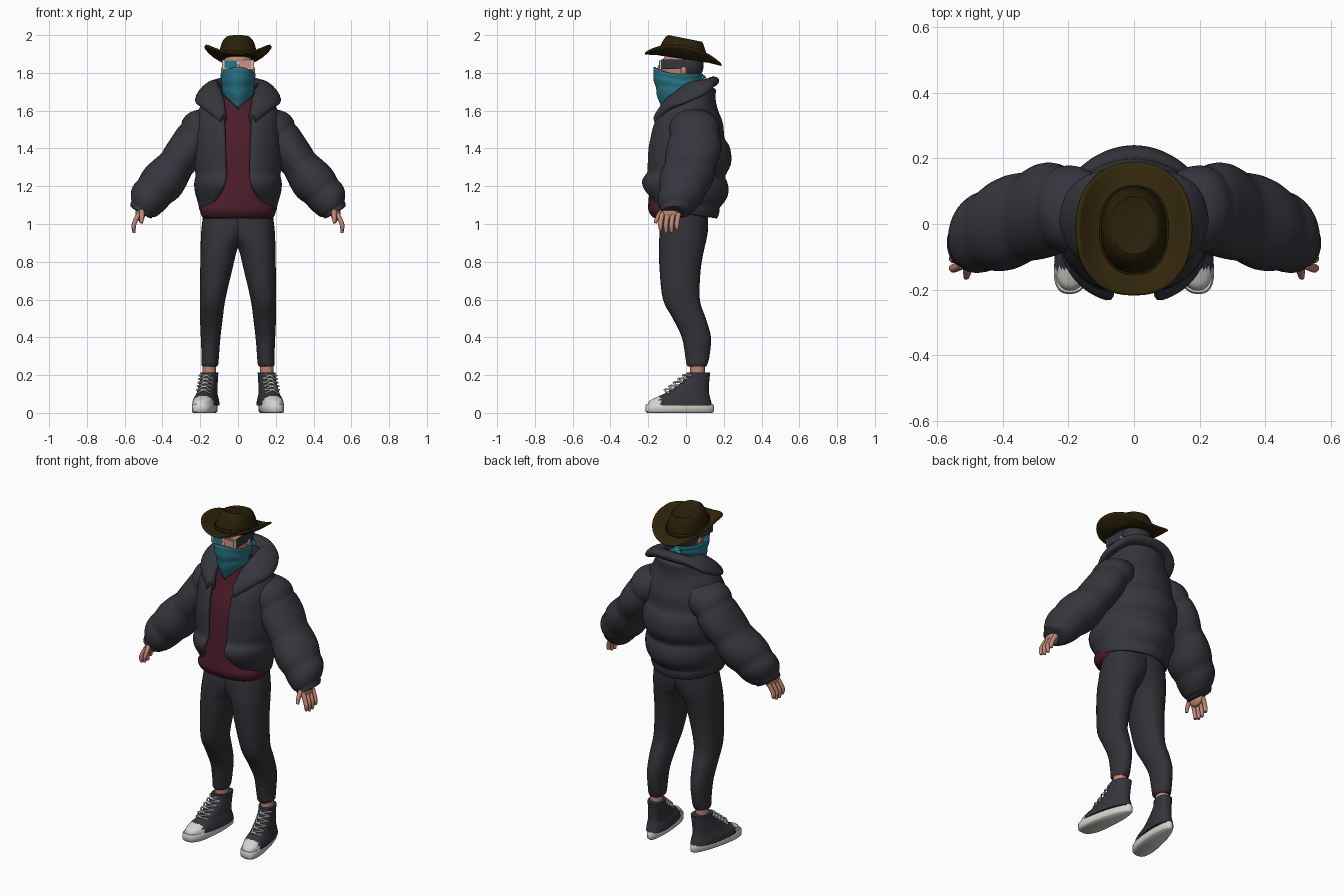
import bpy, bmesh
from math import sin, cos, pi, asin, radians
from mathutils import Vector as V

cube = bpy.data.objects.get("Cube")
if cube:
    bpy.data.objects.remove(cube)


def material(name, r, g, b):
    m = bpy.data.materials.new(name)
    m.use_nodes = True
    m.diffuse_color = (r, g, b, 1)
    bsdf = m.node_tree.nodes["Principled BSDF"]
    bsdf.inputs["Base Color"].default_value = (r, g, b, 1)
    bsdf.inputs["Roughness"].default_value = 0.8
    return m


JACKET = material("jacket black", .036, .037, .046)
PANTS = material("pants charcoal", .031, .031, .038)
SHIRT = material("shirt maroon", .073, .012, .023)
BROWN = material("hat brown", .034, .021, .004)
DARK = material("crown brown", .022, .014, .003)
TEAL = material("scarf teal", .02, .18, .24)
SKIN = material("skin", .52, .24, .18)
WHITE = material("rubber white", .66, .66, .63)
PINK = material("lens pink", .7, .27, .25)
INK = material("canvas ink", .033, .036, .045)


def finish(ob, mirror=False, thick=0, subsurf=0):
    if thick:
        s = ob.modifiers.new("thickness", 'SOLIDIFY')
        s.thickness, s.offset = thick, 0
    if subsurf:
        ob.modifiers.new("soft", 'SUBSURF').levels = subsurf
        ob.modifiers["soft"].render_levels = subsurf
    if mirror:
        ob.modifiers.new("mirror", 'MIRROR')
    return ob


def add(name, bm, mats, **kw):
    bmesh.ops.recalc_face_normals(bm, faces=bm.faces)
    me = bpy.data.meshes.new(name)
    bm.to_mesh(me)
    bm.free()
    for m in mats:
        me.materials.append(m)
    for p in me.polygons:
        p.use_smooth = True
    me.set_sharp_from_angle(angle=radians(50))
    ob = bpy.data.objects.new(name, me)
    bpy.context.collection.objects.link(ob)
    return finish(ob, **kw)


def loft(name, rings, *mats, closed=True, caps=True, rule=None, **kw):
    """Skin a list of equal point rings; rule(centre) picks a material."""
    bm = bmesh.new()
    rows = [[bm.verts.new(p) for p in r] for r in rings]
    n = len(rows[0])
    for a, b in zip(rows, rows[1:]):
        for i in range(n if closed else n - 1):
            j = (i + 1) % n
            bm.faces.new((a[i], a[j], b[j], b[i]))
    if caps:
        bm.faces.new(rows[0])
        bm.faces.new(rows[-1])
    if rule:
        for f in bm.faces:
            f.material_index = rule(f.calc_center_median())
    return add(name, bm, mats, **kw)


def spw(a, e):
    return abs(a) ** e * (1 if a >= 0 else -1)


def ring(c, u, v, n=32, e=1.0):
    c, u, v = V(c), V(u), V(v)
    return [c + u * spw(cos(2 * pi * i / n), e) + v * spw(sin(2 * pi * i / n), e) for i in range(n)]


def smooth_rows(rows, k):
    """Catmull-Rom samples through the rows, k per span."""
    out, last = [], len(rows) - 1
    for i in range(last):
        p = [rows[max(0, min(last, i + d))] for d in (-1, 0, 1, 2)]
        for s in range(k):
            t = s / k
            out.append([b + .5 * t * (c - a + t * (2*a - 5*b + 4*c - d + t * (3*(b - c) + d - a)))
                        for a, b, c, d in zip(*p)])
    return out + [list(rows[-1])]


def upright(rows, k=4, n=32, e=1.0):
    """Rings from rows of (z, x centre, x radius, y front, y back)."""
    return [ring((x, (f + b) / 2, z), (rx, 0, 0), (0, (b - f) / 2, 0), n, e)
            for z, x, rx, f, b in smooth_rows(rows, k)]


def ball(name, loc, size, mat, **kw):
    bm = bmesh.new()
    bmesh.ops.create_uvsphere(bm, u_segments=32, v_segments=16, radius=1)
    for v in bm.verts:
        v.co = V(a * s + l for a, s, l in zip(v.co, size, loc))
    return add(name, bm, [mat], **kw)


def box(name, loc, size, mat, **kw):
    bm = bmesh.new()
    bmesh.ops.create_cube(bm, size=1)
    for v in bm.verts:
        v.co = V(a * s + l for a, s, l in zip(v.co, size, loc))
    return add(name, bm, [mat], **kw)


def tube(name, pts, r, mat, tip=1.0, mirror=True):
    cu = bpy.data.curves.new(name, 'CURVE')
    cu.dimensions, cu.bevel_depth, cu.bevel_resolution, cu.use_fill_caps = '3D', r, 2, True
    sp = cu.splines.new('NURBS')
    sp.points.add(len(pts) - 1)
    for i, p in enumerate(pts):
        sp.points[i].co = (*p, 1)
    sp.points[-1].radius = tip
    sp.order_u, sp.use_endpoint_u, sp.resolution_u = 3, True, 4
    cu.materials.append(mat)
    ob = bpy.data.objects.new(name, cu)
    bpy.context.collection.objects.link(ob)
    return finish(ob, mirror)


# Trousers: the two legs overlap at the seat
loft("trousers", upright([(1.08, .05, .13, -.12, .115), (.98, .06, .133, -.137, .117),
     (.915, .083, .114, -.142, .108), (.87, .1, .098, -.143, .097), (.76, .115, .085, -.14, .078),
     (.6, .134, .067, -.122, .073), (.5, .141, .06, -.07, .105), (.4, .145, .052, -.022, .132),
     (.3, .147, .046, -.004, .124), (.26, .149, .045, .002, .114), (.245, .15, .038, .01, .106)], e=.9),
     PANTS, mirror=True)
loft("ankles", upright([(.29, .152, .036, .02, .1), (.17, .152, .036, .022, .1)]), SKIN, mirror=True)


# Shoes, turned outward toward the toe
def toe_out(rings):
    return [[p + V((-.15 * (p.y - .06), 0, 0)) for p in r] for r in rings]


def sole_ring(z, grow):
    pts = []
    for i in range(40):
        a = 2 * pi * i / 40
        pts.append(V((.156 + (.055 + .017 * cos(a) + grow) * spw(sin(a), .8),
                      -.033 - (.178 + grow) * spw(cos(a), .85), z)))
    return pts


loft("shoe_soles", toe_out([sole_ring(*r) for r in ((0, -.006), (.008, .003), (.038, .003), (.046, -.002))]),
     WHITE, mirror=True)
loft("shoe_uppers", toe_out(upright([(.04, .156, .066, -.205, .138), (.065, .156, .063, -.192, .132),
     (.085, .156, .057, -.152, .126), (.105, .156, .051, -.11, .122), (.15, .154, .047, -.04, .122),
     (.185, .153, .045, -.005, .125), (.215, .152, .046, .004, .128)], e=.85)), INK, WHITE,
     rule=lambda c: int(c.y < -.138 and c.z < .088), mirror=True)
for i in range(5):
    y, z = -.108 + .024 * i, .112 + .019 * i
    cx = .157 - .15 * (y - .06)
    for s in (-1, 1):
        tube("shoe_lace", [(cx - s * .035, y + .022, z - .008), (cx - s * .01, y - .01, z + .006),
                           (cx + s * .014, y, z + .016), (cx + s * .036, y + .042, z + .01)], .005, WHITE)

# Shirt
loft("shirt", upright([(1.03, 0, .18, -.165, .09), (1.045, 0, .194, -.185, .1), (1.08, 0, .198, -.2, .1),
     (1.13, 0, .175, -.198, .12), (1.25, 0, .17, -.188, .13), (1.45, 0, .17, -.165, .13),
     (1.58, 0, .14, -.12, .12), (1.66, 0, .1, -.1, .1), (1.71, 0, .07, -.085, .06)], e=.85), SHIRT)


# Puffer jacket body, open at the front
def jacket_ring(z, f, b, rx, w):
    a0, pts = asin((w / rx) ** (1 / .88)), []
    for i in range(41):
        a = a0 + (2 * pi - 2 * a0) * i / 40
        e = .88 if cos(a) > 0 else 1.05
        y = (f + b) / 2 - (b - f) / 2 * spw(cos(a), e)
        pts.append(V((rx * spw(sin(a), e), y, z - .15 * y * max(0, min(1, (1.3 - z) / .2)))))
    return pts


loft("jacket_body", [jacket_ring(*r) for r in smooth_rows([
     (1.055, -.15, .15, .18, .14), (1.085, -.175, .162, .192, .125), (1.115, -.19, .165, .198, .105),
     (1.165, -.222, .205, .213, .075), (1.215, -.23, .21, .218, .062), (1.26, -.202, .193, .21, .058),
     (1.32, -.198, .225, .222, .06), (1.4, -.194, .22, .222, .062), (1.45, -.184, .19, .216, .064),
     (1.53, -.165, .182, .212, .068), (1.6, -.125, .155, .195, .075), (1.66, -.095, .142, .16, .08),
     (1.72, -.03, .145, .125, .09)], 3)], JACKET, closed=False, caps=False, thick=.03, subsurf=1)

# Sleeves with padded segments, starting well inside the shoulder
path = smooth_rows([(.07, .035, 1.585, .06, .1), (.14, .04, 1.55, .095, .12), (.2, .045, 1.495, .112, .137),
                    (.265, .043, 1.405, .102, .145), (.335, .02, 1.305, .106, .145),
                    (.41, -.006, 1.21, .118, .14), (.475, -.03, 1.135, .104, .12),
                    (.505, -.05, 1.08, .082, .092)], 6)
rings = []
for i, (x, y, z, ra, rb) in enumerate(path):
    puff = .9 + .1 * abs(cos(pi * 4.5 * i / (len(path) - 1))) ** .6
    rings.append(ring((x, y, z), V((.8, 0, .6)) * ra * puff, (0, rb * puff, 0)))
for x, y, z, r in ((.509, -.053, 1.073, .07), (.515, -.058, 1.062, .066), (.518, -.06, 1.059, .05)):
    rings.append(ring((x, y, z), V((.85, 0, .5)) * r, (0, r * 1.15, 0)))
loft("jacket_sleeves", rings, JACKET, mirror=True)

# Collar swept round the neck
half = [(.075, -.15, 1.555, .01, 0, -.03), (.125, -.09, 1.635, .05, -.01, -.03), (.165, 0, 1.69, .06, 0, -.045),
        (.15, .08, 1.725, .045, .03, -.03), (.09, .125, 1.745, .02, .035, .008)]
whole = half + [(0, .138, 1.752, 0, .037, .012)] + [(-a, b, c, -d, e, f) for a, b, c, d, e, f in half[::-1]]
path = smooth_rows(whole, 5)
rings = []
for i, r in enumerate(path):
    t = V(path[min(i + 1, len(path) - 1)][:3]) - V(path[max(i - 1, 0)][:3])
    u = V(r[3:])
    rings.append(ring(r[:3], u, t.cross(u).normalized() * .027, 20))
loft("jacket_collar", rings, JACKET)

# Hands
ball("palms", (.516, -.085, 1.06), (.026, .05, .048), SKIN, mirror=True)
for i in range(4):
    y = -.13 + .029 * i
    drop = (.012, 0, .002, .018)[i]
    tube("finger", [(.525, y + .005, 1.055), (.546, y - .004, 1.015), (.554, y - .006, .985),
                    (.55, y - .004, .953 + drop)], .0135, SKIN, .6)
tube("thumb", [(.51, -.11, 1.08), (.506, -.15, 1.05), (.512, -.162, 1.005)], .0145, SKIN, .6)

# Head
loft("neck", upright([(1.6, 0, .06, -.06, .06), (1.78, 0, .06, -.085, .05)]), SKIN)
ball("head", (0, -.03, 1.825), (.08, .102, .105), SKIN)
ball("hair", (0, .015, 1.84), (.084, .078, .085), INK)
ball("ears", (.081, -.012, 1.812), (.01, .016, .022), SKIN, mirror=True)
ball("nose", (0, -.133, 1.82), (.014, .02, .025), SKIN)

# Two-colour glasses
box("glasses_frame", (0, -.136, 1.843), (.166, .007, .05), WHITE)
box("lens_right", (-.038, -.14, 1.843), (.066, .006, .039), TEAL)
box("lens_left", (.038, -.14, 1.843), (.066, .006, .039), PINK)
box("glasses_sides", (.081, -.066, 1.846), (.006, .135, .05), INK, mirror=True)

# Neck scarf with a pointed front
rings = []
for k in range(13):
    s, pts = k / 12, []
    for i in range(48):
        a = 2 * pi * i / 48
        front = max(0, cos(a))
        x, y = (.09 - .012 * s) * sin(a), -.042 - (.127 - .045 * s * s) * cos(a)
        low = 1.61 + 1.0 * abs(x) if front else 1.688 - .03 * cos(a)
        top = 1.795 + .036 * front ** 2
        fold = 1 + .028 * sin(pi * 5 * s + 3 * front) * sin(pi * s)
        pts.append(V((x * fold, -.042 + (y + .042) * fold, top + (low - top) * s)))
    rings.append(pts)
loft("scarf", rings, TEAL, caps=False, thick=.008)
ball("scarf_knot", (0, .088, 1.77), (.025, .018, .02), TEAL)
tube("scarf_tail", [(.005, .09, 1.77), (.03, .105, 1.765), (.05, .1, 1.735)], .013, TEAL, .5)


# Tilted hat: brim curled at the sides, crown with a dented top
def hat_ring(rx, ry, h, curl=0, cy=-.015, slope=.15, dent=0):
    pts = ring((0, cy, 0), (rx, 0, 0), (0, ry, 0), 48, .88)
    for p in pts:
        p.z = 1.885 + h - slope * p.y + curl * (p.x / rx) ** 2 - dent * (1 - (p.x / rx) ** 2)
    return pts


loft("hat_brim", [hat_ring(.095 + .08 * t, .125 + .078 * t, -.008 - .008 * t, .07 * t ** 1.4)
                  for t in [i / 8 for i in range(9)]], BROWN, caps=False, thick=.009)
loft("hat_band", [hat_ring(.103, .134, h, cy=-.018) for h in (-.006, .014)], DARK, caps=False, thick=.006)
loft("hat_crown", [hat_ring(rx, ry, h, 0, cy, s, d) for rx, ry, h, cy, s, d in (
     (.102, .132, -.014, -.018, .15, 0), (.099, .127, .022, -.016, .15, 0),
     (.09, .112, .06, -.012, .17, 0), (.078, .1, .085, -.008, .2, 0), (.066, .088, .097, -.004, .2, 0),
     (.05, .07, .096, -.004, .2, .006), (.02, .035, .088, -.004, .2, .004))], DARK)
